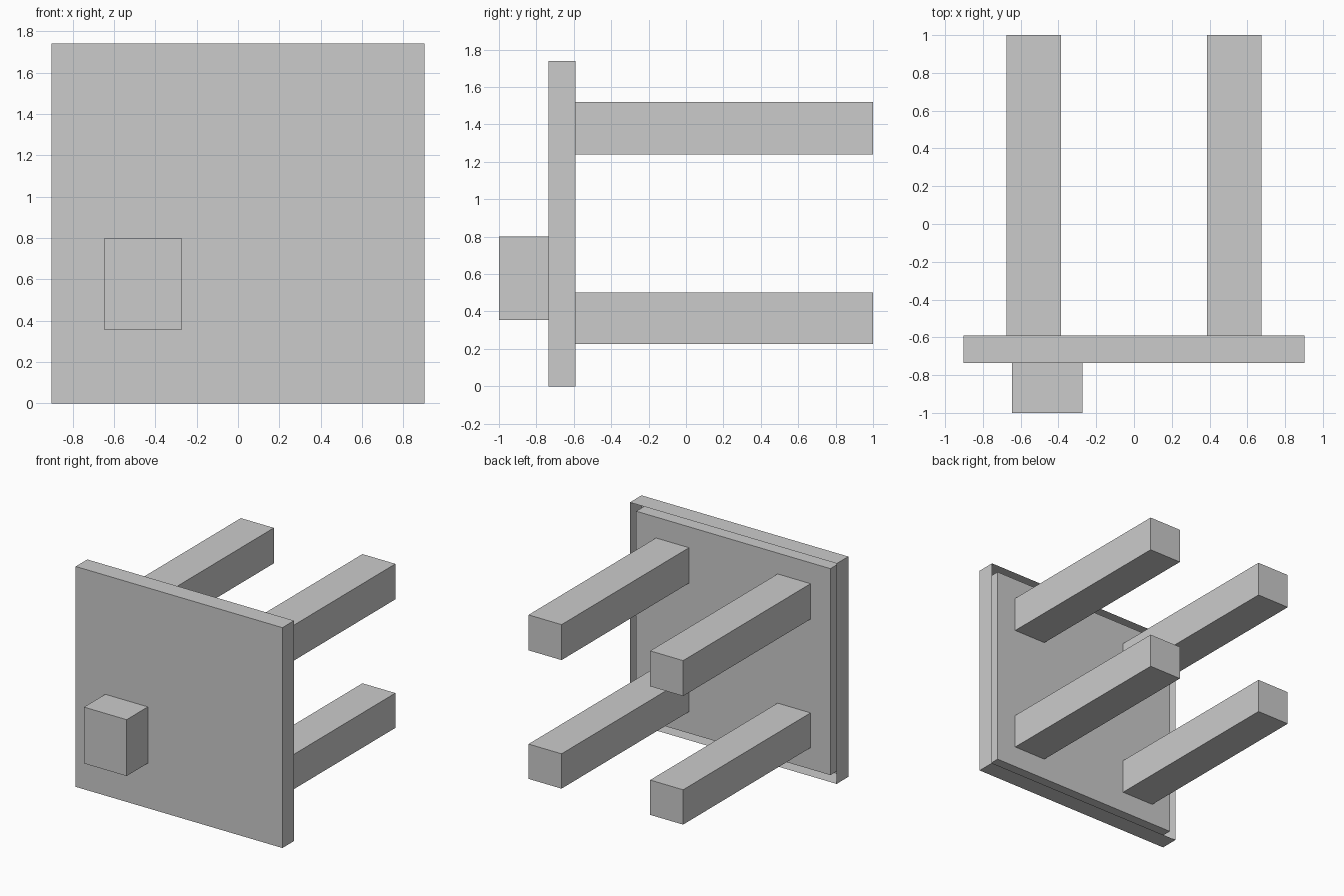
import bpy, bmesh

if "Cube" in bpy.data.objects:
    bpy.data.objects.remove(bpy.data.objects["Cube"])


def box(name, x, y, z, open_side=0):
    """Box from axis ranges; open_side = +1 / -1 leaves off the back / front face."""
    bm = bmesh.new()
    bmesh.ops.create_cube(bm, size=1)
    for v in bm.verts:
        for i, (lo, hi) in enumerate((x, y, z)):
            v.co[i] = hi if v.co[i] > 0 else lo
    bm.normal_update()
    if open_side:
        faces = [f for f in bm.faces if f.normal.y * open_side > 0.5]
        bmesh.ops.delete(bm, geom=faces, context='FACES_ONLY')
    mesh = bpy.data.meshes.new(name)
    bm.to_mesh(mesh)
    bm.free()
    obj = bpy.data.objects.new(name, mesh)
    bpy.context.collection.objects.link(obj)
    return obj


HALF_W, HEIGHT = 0.903, 1.74
FRONT, BACK = -0.735, -0.59
GAP = 0.055

# Thin front shell, open at the back
box("front_shell", (-HALF_W, HALF_W), (FRONT, BACK), (0, HEIGHT), open_side=1)

# Core panel inside the shell, flush with its back and separated by a groove
box("back_panel", (GAP - HALF_W, HALF_W - GAP), (FRONT, BACK),
    (GAP, HEIGHT - GAP), open_side=-1)

# Four posts running backwards
for level, z in (("lower", (0.225, 0.50)), ("upper", (1.24, 1.52))):
    for side, x in (("left", (-0.675, -0.387)), ("right", (0.387, 0.675))):
        box(f"{level}_{side}_post", x, (BACK, 1.0), z)

# Block on the front
box("front_block", (-0.645, -0.273), (-1.0, FRONT), (0.355, 0.80))
